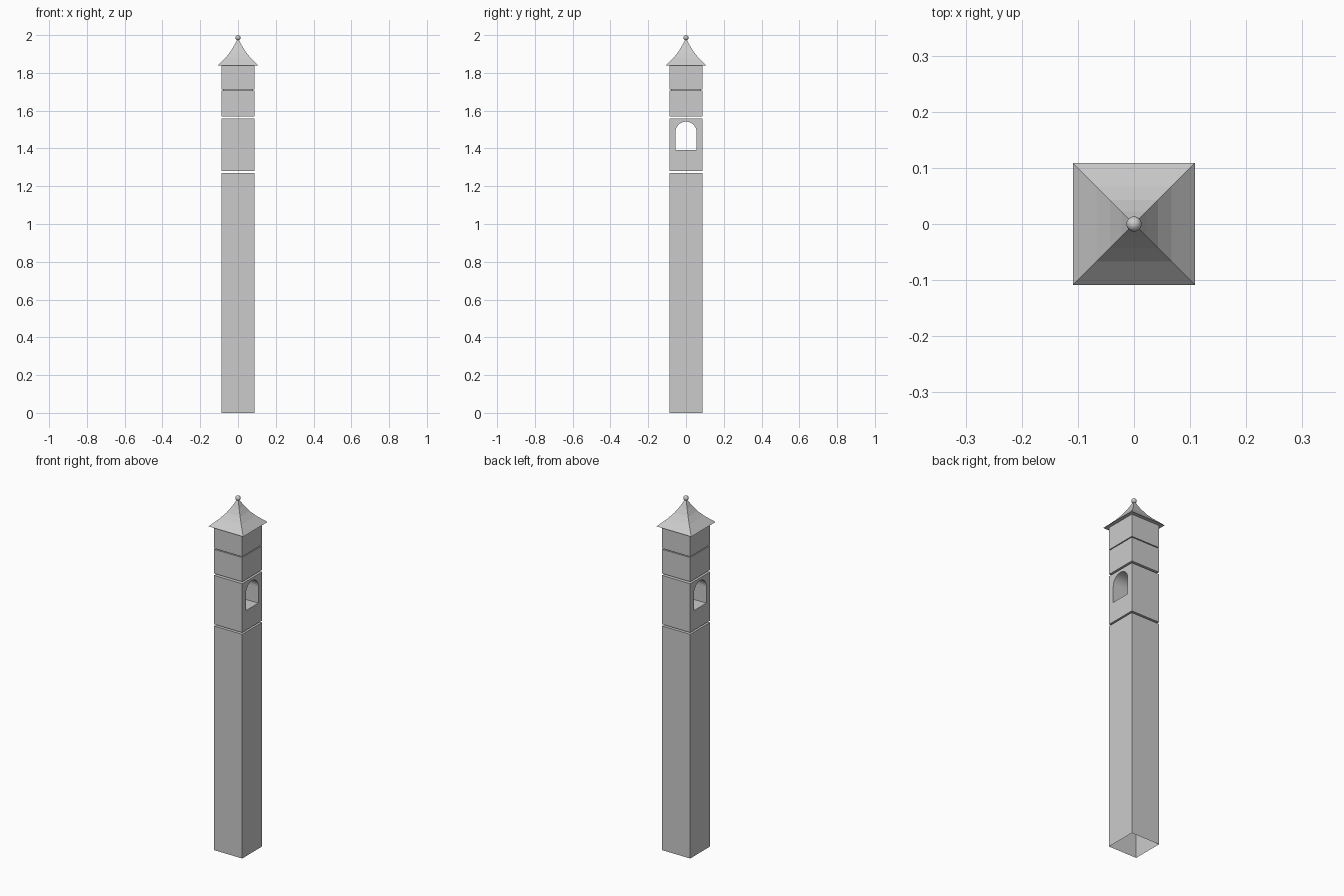
import bpy, bmesh, math

if "Cube" in bpy.data.objects:
    bpy.data.objects.remove(bpy.data.objects["Cube"])

HALF = 0.0885  # half width of the tower


def mesh_object(name, bm):
    bmesh.ops.recalc_face_normals(bm, faces=bm.faces)
    mesh = bpy.data.meshes.new(name)
    bm.to_mesh(mesh)
    bm.free()
    obj = bpy.data.objects.new(name, mesh)
    bpy.context.collection.objects.link(obj)
    return obj


def square_loft(name, profile, cap_bottom=True):
    """Stack square rings given as (half width, z) and skin them."""
    bm = bmesh.new()
    rings = [[bm.verts.new((sx * h, sy * h, z))
              for sx, sy in ((-1, -1), (1, -1), (1, 1), (-1, 1))]
             for h, z in profile]
    for a, b in zip(rings, rings[1:]):
        for i in range(4):
            j = (i + 1) % 4
            bm.faces.new((a[i], a[j], b[j], b[i]))
    bm.faces.new(rings[-1])
    if cap_bottom:
        bm.faces.new(rings[0])
    return mesh_object(name, bm)


# Tall shaft, open underneath
square_loft("shaft", [(HALF, 0), (HALF, 1.271)], cap_bottom=False)

# Window stage: square outline with an arched opening, extruded along x
arch_r, sill, spring = 0.056, 1.393, 1.486
outline = [(-HALF, 1.281), (HALF, 1.281), (HALF, 1.558), (-HALF, 1.558)]
arch = [(-arch_r, sill), (arch_r, sill)]
arch += [(arch_r * math.cos(math.pi * i / 16), spring + arch_r * math.sin(math.pi * i / 16))
         for i in range(17)]
curve = bpy.data.curves.new("window_stage", 'CURVE')
curve.dimensions = '2D'
curve.fill_mode = 'BOTH'
curve.extrude = HALF
for points in (outline, arch):
    spline = curve.splines.new('POLY')
    spline.points.add(len(points) - 1)
    for p, (u, v) in zip(spline.points, points):
        p.co = (u, v, 0, 1)
    spline.use_cyclic_u = True
    spline.use_smooth = False
stage = bpy.data.objects.new("window_stage", curve)
stage.rotation_euler = (math.pi / 2, 0, math.pi / 2)
bpy.context.collection.objects.link(stage)
bpy.context.view_layer.objects.active = stage
stage.select_set(True)
bpy.ops.object.convert(target='MESH')

# Belfry stage with a narrow groove round the middle
square_loft("belfry_stage", [(HALF, 1.569), (HALF, 1.706), (0.08, 1.706),
                             (0.08, 1.711), (HALF, 1.711), (HALF, 1.838)])

# Flared pyramid roof
square_loft("roof", [(0.109, 1.838), (0.067, 1.879), (0.043, 1.908),
                     (0.022, 1.942), (0.003, 1.98)])

# Ball finial
bpy.ops.mesh.primitive_uv_sphere_add(segments=24, ring_count=12, radius=0.0135,
                                     location=(0, 0, 1.9865))
bpy.context.object.name = "finial_ball"
bpy.ops.object.shade_smooth()
